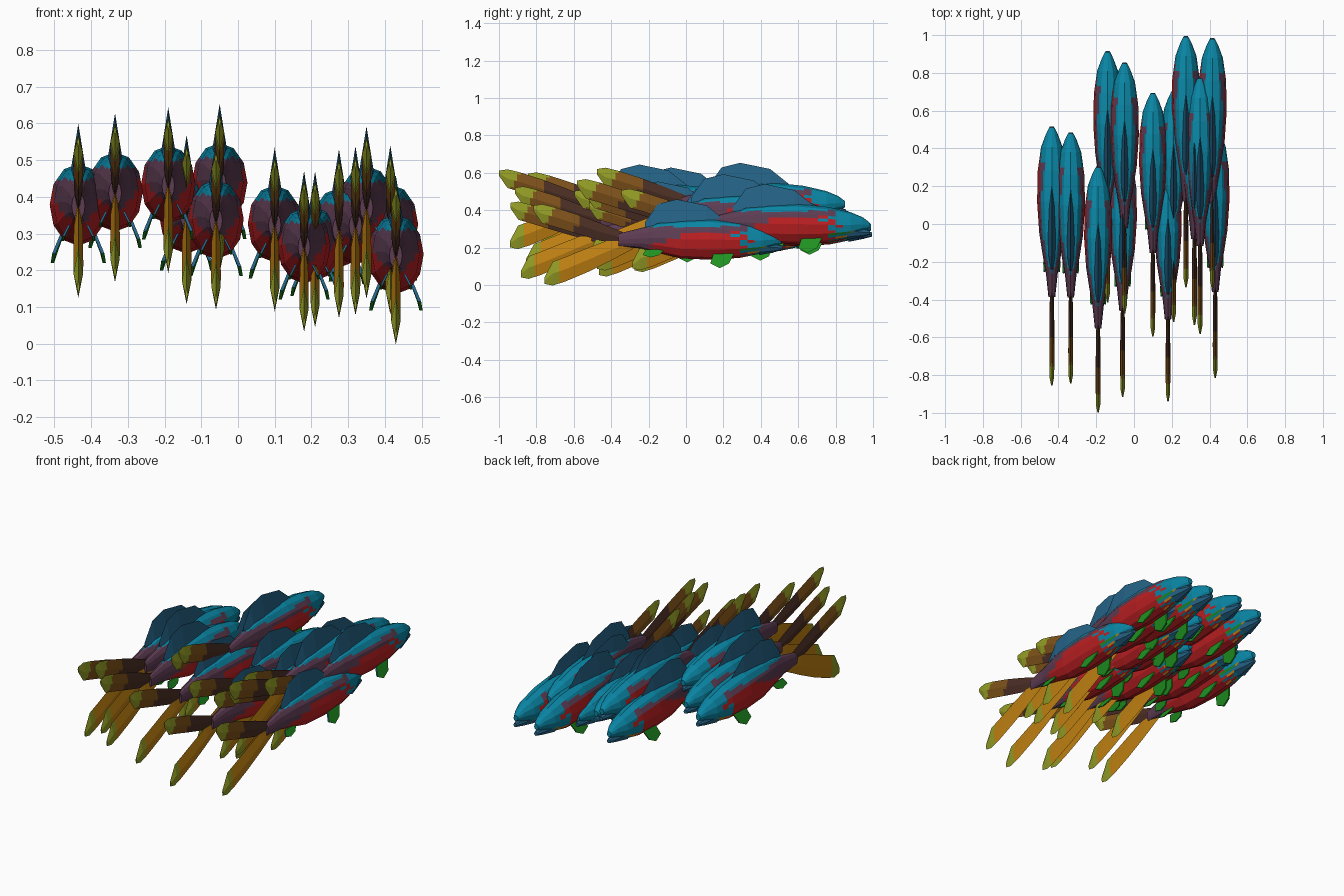
import bpy, bmesh, random
from math import sin, cos, tau

if "Cube" in bpy.data.objects:
    bpy.data.objects.remove(bpy.data.objects["Cube"])

random.seed(4)
COLOURS = {
    "teal": (.003, .235, .37), "fin_blue": (.018, .125, .24), "plum": (.11, .045, .085),
    "red": (.5, .014, .016), "dark_brown": (.07, .028, .018), "brown": (.21, .085, .01),
    "gold": (.53, .22, .006), "olive": (.29, .33, .018), "green": (.015, .29, .015)}
NAMES = list(COLOURS)
MATS = [bpy.data.materials.new(n) for n in NAMES]
for m in MATS:
    m.diffuse_color = (*COLOURS[m.name], 1)


def finish(bm, name, rule):
    """Colour every face by rule(centre, normal) and make the mesh."""
    bmesh.ops.recalc_face_normals(bm, faces=bm.faces)
    for f in bm.faces:
        f.material_index = NAMES.index(rule(f.calc_center_median(), f.normal))
    me = bpy.data.meshes.new(name)
    bm.to_mesh(me)
    bm.free()
    for m in MATS:
        me.materials.append(m)
    return me


def loft(name, stations, sides, width, rule, cuts=0):
    """Skin round sections along stations (y, bottom, top); width(y) is half width per height.
    cuts splits the faces so that colour borders can be finer."""
    bm = bmesh.new()
    ring = [(sin(tau * i / sides), .5 + .5 * cos(tau * i / sides)) for i in range(sides)]
    rings = [[bm.verts.new((fx * width(y) * (hi - lo), y, lo + fz * (hi - lo)))
              for fx, fz in ring] for y, lo, hi in stations]
    skin = []
    for a, b in zip(rings, rings[1:]):
        for i in range(sides):
            j = (i + 1) % sides
            skin.append(bm.faces.new((a[i], a[j], b[j], b[i])))
    if cuts:
        edges = list({e for f in skin for e in f.edges})
        bmesh.ops.subdivide_edges(bm, edges=edges, cuts=cuts, use_grid_fill=True)
    bmesh.ops.holes_fill(bm, edges=[e for e in bm.edges if e.is_boundary], sides=0)
    return finish(bm, name, rule)


def paired_plates(name, pts, thick, rule):
    """Thin plate and its mirror image across x = 0."""
    bm = bmesh.new()
    for s in (1, -1):
        f = bm.faces.new([bm.verts.new((s * x, y, z)) for x, y, z in pts])
        ext = bmesh.ops.extrude_face_region(bm, geom=[f], use_keep_orig=True)
        moved = [v for v in ext["geom"] if isinstance(v, bmesh.types.BMVert)]
        bmesh.ops.translate(bm, verts=moved, vec=(s * thick, 0, 0))
    return finish(bm, name, rule)


# Body colours: teal back and head, plum flank and tail root, red belly, ragged borders;
# a few green and gold flecks under the throat
def body_rule(c, n):
    y, z = c.y + random.uniform(-.05, .05), c.z + random.uniform(-.012, .012)
    if y > -.2:
        if c.z < -.04 and c.y < -.08:
            return random.choice(("teal", "teal", "teal", "green", "gold"))
        return "teal"
    if c.z > .07 + .03 * min(0, c.y + .5):
        return "teal"
    return "plum" if z > .04 + .3 * min(0, c.y + .45) else "red"


def upper_rule(c, n):
    y = c.y - .5 * (c.z - .1)
    return "dark_brown" if y > -1.08 else "brown" if y > -1.25 else "olive"


def lower_rule(c, n):
    return "gold" if c.y > -1.19 else "olive"


def fin_rule(c, n):
    return "fin_blue" if n.y < -.6 else "green"


# Parts of one fish, nose at y = 0, mid height at z = 0
BODY = [(0, -.025, .008), (-.035, -.04, .035), (-.1, -.075, .062), (-.22, -.1, .09),
        (-.38, -.11, .107), (-.54, -.103, .102), (-.65, -.075, .088),
        (-.75, -.05, .06), (-.87, -.04, .03)]
JAW = [(.005, -.058, -.036), (-.04, -.07, -.02), (-.12, -.086, .02)]
DORSAL = [(-.3, .06, .1), (-.4, .06, .18), (-.56, .05, .213), (-.66, .05, .188),
          (-.73, .04, .09)]
LOBE = [(-.83, -.025, .03), (-.96, -.01, .083), (-1.08, .025, .128), (-1.21, .065, .17),
        (-1.28, .085, .187), (-1.325, .15, .18)]
# The lower tail lobe is the upper one turned over and drooping more
LOWER = [(.955 * y, -1.25 * hi - .014, -1.25 * lo - .014) for y, lo, hi in LOBE]
FIN = [(.035, -.25, -.07), (.035, -.36, -.07), (.06, -.38, -.13), (.064, -.33, -.155),
       (.058, -.28, -.13)]
# The pelvic fins repeat the pectorals, smaller and further back
PELVIC = [(.6 * x, .9 * y - .4, .5 * z - .02) for x, y, z in FIN]

PARTS = {
    "body": loft("body", BODY, 12, lambda y: .425 + .2 * y, body_rule, 2),
    "lower_jaw": loft("lower_jaw", JAW, 8, lambda y: .5, lambda c, n: "fin_blue"),
    "dorsal_fin": loft("dorsal_fin", DORSAL, 3, lambda y: .14, lambda c, n: "fin_blue"),
    "upper_tail_lobe": loft("upper_tail_lobe", LOBE, 4, lambda y: .12, upper_rule, 3),
    "lower_tail_lobe": loft("lower_tail_lobe", LOWER, 4, lambda y: .1, lower_rule, 3),
    "pectoral_fins": paired_plates("pectoral_fins", FIN, .009, fin_rule),
    "pelvic_fins": paired_plates("pelvic_fins", PELVIC, .006, fin_rule),
}

# The school: x, nose y, mid height; a few fish differ in size
SCHOOL = [
    (-.435, .51, .38), (-.335, .48, .415), (-.19, .3, .435), (-.14, .91, .355),
    (-.05, .85, .44), (-.06, .41, .34), (.1, .69, .328), (.18, .32, .268),
    (.21, .7, .273), (.275, .99, .317), (.32, .79, .325), (.35, .77, .375),
    (.415, .98, .327), (.43, .51, .245)]
SIZE = {1: 1.03, 3: .98, 7: .97, 8: .95, 9: .92, 12: 1.02}

for k, place in enumerate(SCHOOL, 1):
    for part, mesh in PARTS.items():
        ob = bpy.data.objects.new(f"fish_{k:02d}_{part}", mesh)
        ob.location = place
        ob.scale = [SIZE.get(k, 1)] * 3
        bpy.context.collection.objects.link(ob)

for m in bpy.data.materials:
    if m.users and not m.is_grease_pencil:
        m.use_nodes = True
        m.node_tree.nodes["Principled BSDF"].inputs["Base Color"].default_value = m.diffuse_color
